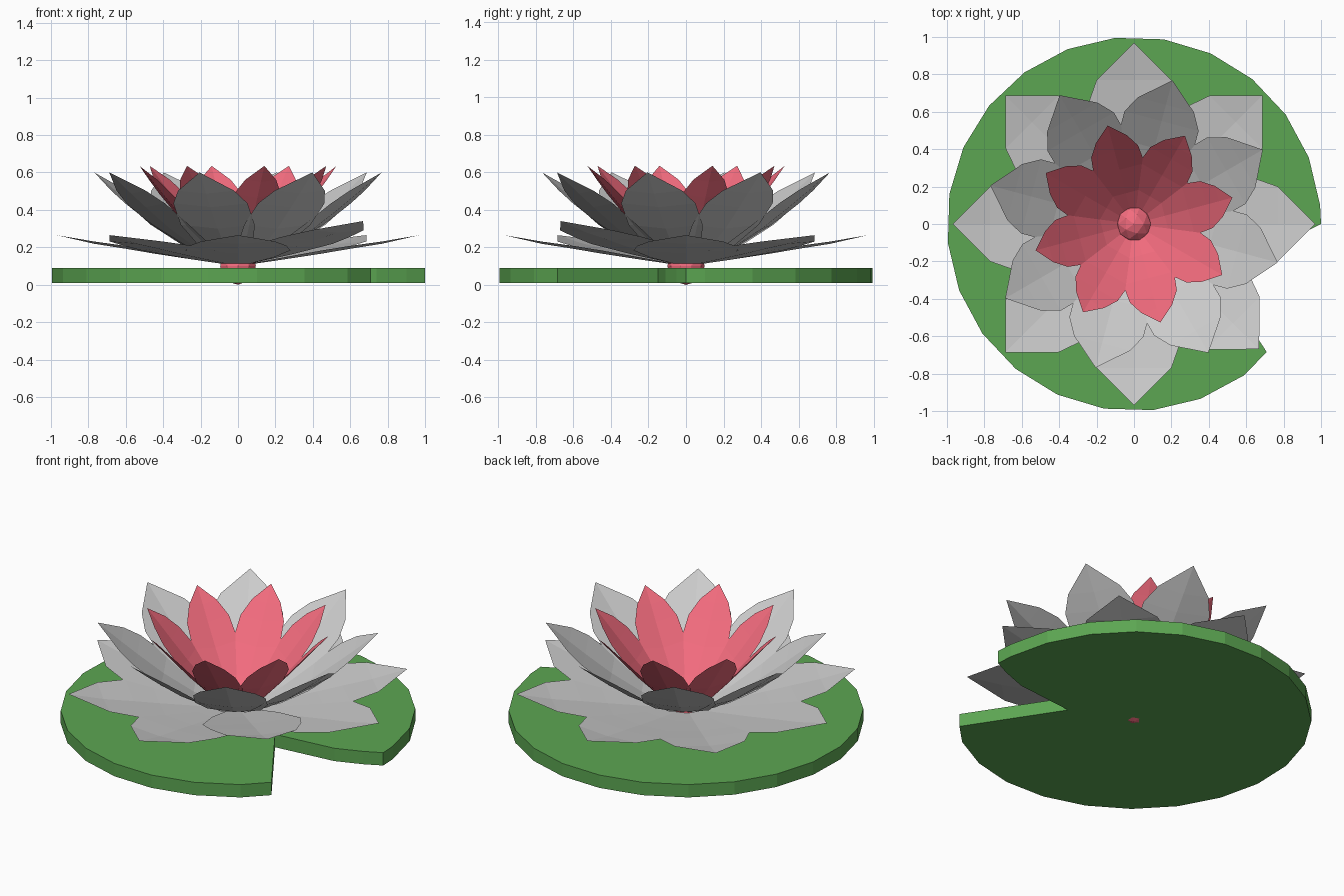
import bpy, bmesh
from math import radians, cos, sin
from mathutils import Vector, Matrix

if "Cube" in bpy.data.objects:
    bpy.data.objects.remove(bpy.data.objects["Cube"])


def material(name, color):
    m = bpy.data.materials.new(name)
    m.diffuse_color = color
    m.use_nodes = True
    m.node_tree.nodes["Principled BSDF"].inputs["Base Color"].default_value = m.diffuse_color
    return m


red = material("petal_red", (0.9, 0.15, 0.21, 1))
green = material("pad_green", (0.107, 0.38, 0.084, 1))


def make_object(name, bm, mat=None):
    me = bpy.data.meshes.new(name)
    bm.to_mesh(me)
    bm.free()
    ob = bpy.data.objects.new(name, me)
    bpy.context.collection.objects.link(ob)
    if mat:
        me.materials.append(mat)
    return ob


def petal(bm, stations, tip, cup, matrix):
    """Petal pointing along +x: stations are (radius, half width, height)."""
    rows = []
    for r, w, z in stations:
        rows.append([bm.verts.new(matrix @ Vector((r, s * w, z + cup * w * (abs(s) - 0.5))))
                     for s in (-1, 0, 1)])
    for a, b in zip(rows, rows[1:]):
        for i in range(2):
            bm.faces.new((a[i], b[i], b[i + 1], a[i + 1]))
    end = bm.verts.new(matrix @ Vector((tip[0], 0, tip[1])))
    last = rows[-1]
    for i in range(2):
        bm.faces.new((last[i], end, last[i + 1]))


def ring(name, start, stations, tip, cup, mat=None, lifted=None):
    """Eight petals around the centre; one may be tilted upward."""
    bm = bmesh.new()
    for k in range(8):
        m = Matrix.Rotation(radians(start + 45 * k), 4, 'Z')
        if k == lifted:
            m = m @ Matrix.Rotation(radians(-4.5), 4, 'Y')
        petal(bm, stations, tip, cup, m)
    return make_object(name, bm, mat)


# Lily pad: 24-sided disc with a notch on the right front
outline = [(cos(radians(a)), sin(radians(a))) for a in [5.8 + 15 * k for k in range(21)]]
outline += [(0.71, -0.685), (0.36, -0.15), (0.74, -0.11), (0.9, -0.05), (1.0, 0.0)]
bm = bmesh.new()
face = bm.faces.new([bm.verts.new((x, y, 0.01)) for x, y in outline])
top = bmesh.ops.extrude_face_region(bm, geom=[face])
bmesh.ops.translate(bm, vec=(0, 0, 0.08),
                    verts=[v for v in top["geom"] if isinstance(v, bmesh.types.BMVert)])
bmesh.ops.recalc_face_normals(bm, faces=bm.faces[:])
make_object("lily_pad", bm, green)

# Flower centre
bm = bmesh.new()
bmesh.ops.create_icosphere(bm, subdivisions=2, radius=0.1,
                           matrix=Matrix.Translation((0, 0, 0.1)))
make_object("flower_centre", bm, red)

# Three rings of petals, lowest to innermost
ring("outer_petals", 0,
     [(0.06, 0.06, 0.11), (0.24, 0.19, 0.14), (0.45, 0.28, 0.175), (0.6, 0.26, 0.2), (0.77, 0.2, 0.225)],
     (0.97, 0.265), 0.06, lifted=7)
ring("middle_petals", 30,
     [(0.06, 0.05, 0.11), (0.25, 0.15, 0.2), (0.42, 0.205, 0.31), (0.57, 0.205, 0.425), (0.66, 0.155, 0.495)],
     (0.795, 0.6), 0.1)
ring("inner_petals", 15,
     [(0.05, 0.03, 0.11), (0.17, 0.09, 0.22), (0.3, 0.14, 0.36), (0.4, 0.13, 0.475), (0.47, 0.085, 0.555)],
     (0.545, 0.635), 0.15, red)
